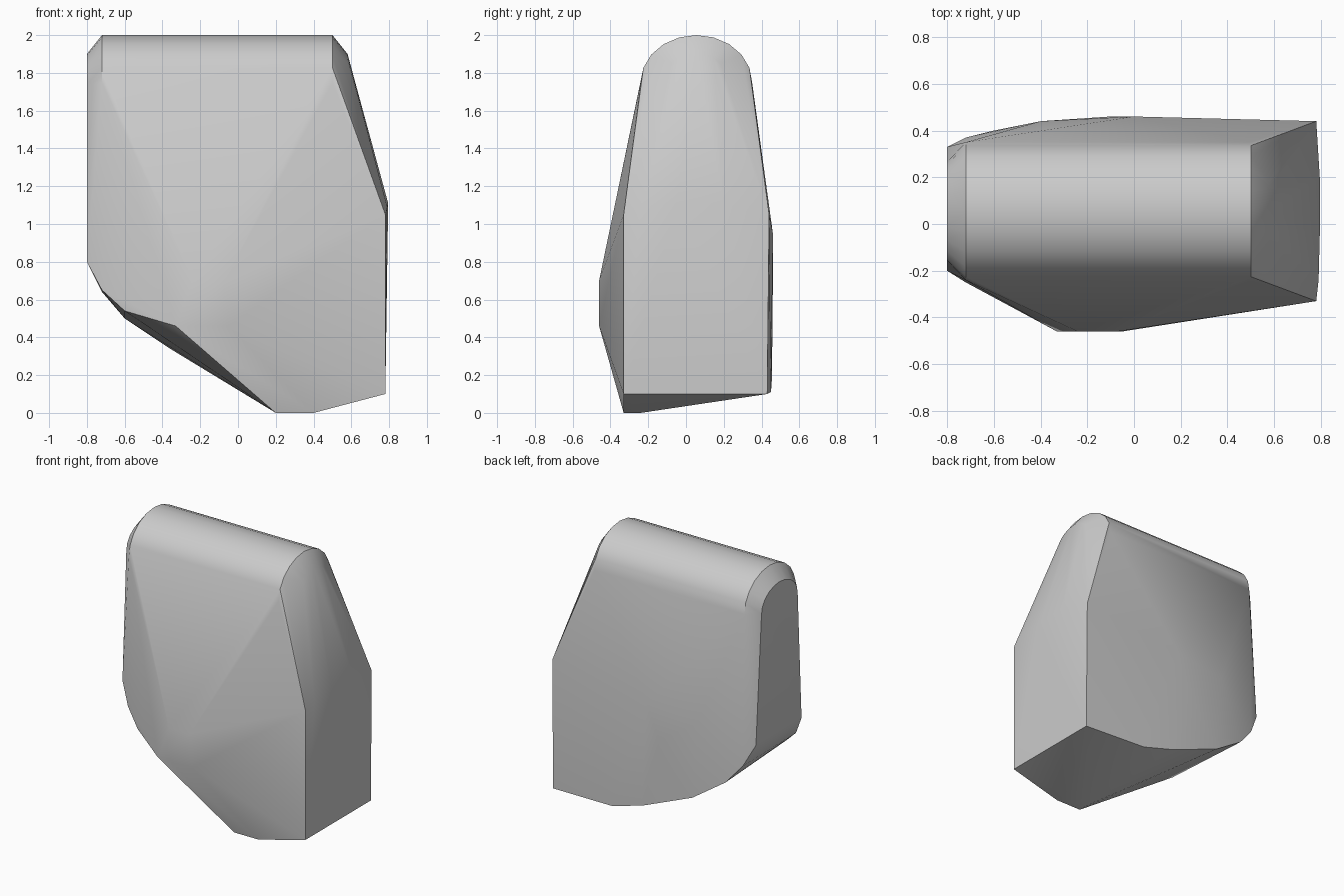
import bpy
import bmesh
from math import cos, sin, pi, radians

# Remove the default object
default = bpy.data.objects.get("Cube")
if default:
    bpy.data.objects.remove(default, do_unlink=True)


def make_material(name, colour):
    material = bpy.data.materials.new(name)
    material.use_nodes = True
    material.diffuse_color = colour
    material.node_tree.nodes["Principled BSDF"].inputs["Base Color"].default_value = colour
    return material


def arch(x, base, half_width, rise, steps=10):
    """Half-round section across the body at a given x."""
    return [(x, 0.055 + half_width * cos(pi * i / steps), base + rise * sin(pi * i / steps))
            for i in range(steps + 1)]


def hull_object(name, points, material, sharp_angle):
    """Wrap the section points in one convex shell."""
    mesh = bpy.data.meshes.new(name)
    bm = bmesh.new()
    for point in points:
        bm.verts.new(point)
    bmesh.ops.convex_hull(bm, input=bm.verts[:])
    bmesh.ops.delete(bm, geom=[v for v in bm.verts if not v.link_faces], context="VERTS")
    bmesh.ops.recalc_face_normals(bm, faces=bm.faces[:])
    bm.to_mesh(mesh)
    bm.free()
    mesh.materials.append(material)
    obj = bpy.data.objects.new(name, mesh)
    bpy.context.collection.objects.link(obj)
    bpy.ops.object.select_all(action="DESELECT")
    obj.select_set(True)
    bpy.context.view_layer.objects.active = obj
    bpy.ops.object.shade_smooth_by_angle(angle=radians(sharp_angle))
    return obj


# Rounded ridge with bevelled ends
points = arch(-0.8, 1.74, 0.21, 0.16)
points += arch(-0.72, 1.75, 0.295, 0.25)
points += arch(0.5, 1.75, 0.295, 0.25)
points += arch(0.58, 1.78, 0.16, 0.12)

# Broad flat end on the left, slightly bowed
for y, x in ((-0.33, 0.78), (-0.24, 0.79), (-0.05, 0.795), (0.2, 0.795), (0.44, 0.78)):
    bow = x - 0.78
    points.append((x, y, 1.05 + 4 * bow))
    points.append((0.78, min(y, 0.43), 0.1))

# Swollen pad on the front
points += [(-0.33, -0.46, 0.46), (-0.05, -0.46, 0.46),
           (-0.24, -0.46, 0.7), (-0.07, -0.46, 0.7)]

# Small foot at the lowest point
points += [(x, y, 0) for x in (0.2, 0.4) for y in (-0.33, -0.24)]

# Curved underside: front rim and back rim
points += [(-0.8, -0.2, 0.8), (-0.72, -0.25, 0.65), (-0.6, -0.31, 0.54)]
points += [(-0.8, 0.33, 0.8), (-0.72, 0.37, 0.64), (-0.6, 0.4, 0.5),
           (-0.36, 0.44, 0.34), (0.04, 0.455, 0.18), (0.29, 0.45, 0.11)]

# Shallow crown of the back
points += [(0, 0.46, 0.95), (-0.1, 0.46, 0.7), (-0.4, 0.44, 0.9)]

grey = make_material("light_grey", (0.6, 0.6, 0.6, 1))
hull_object("rounded_block", points, grey, 35)
